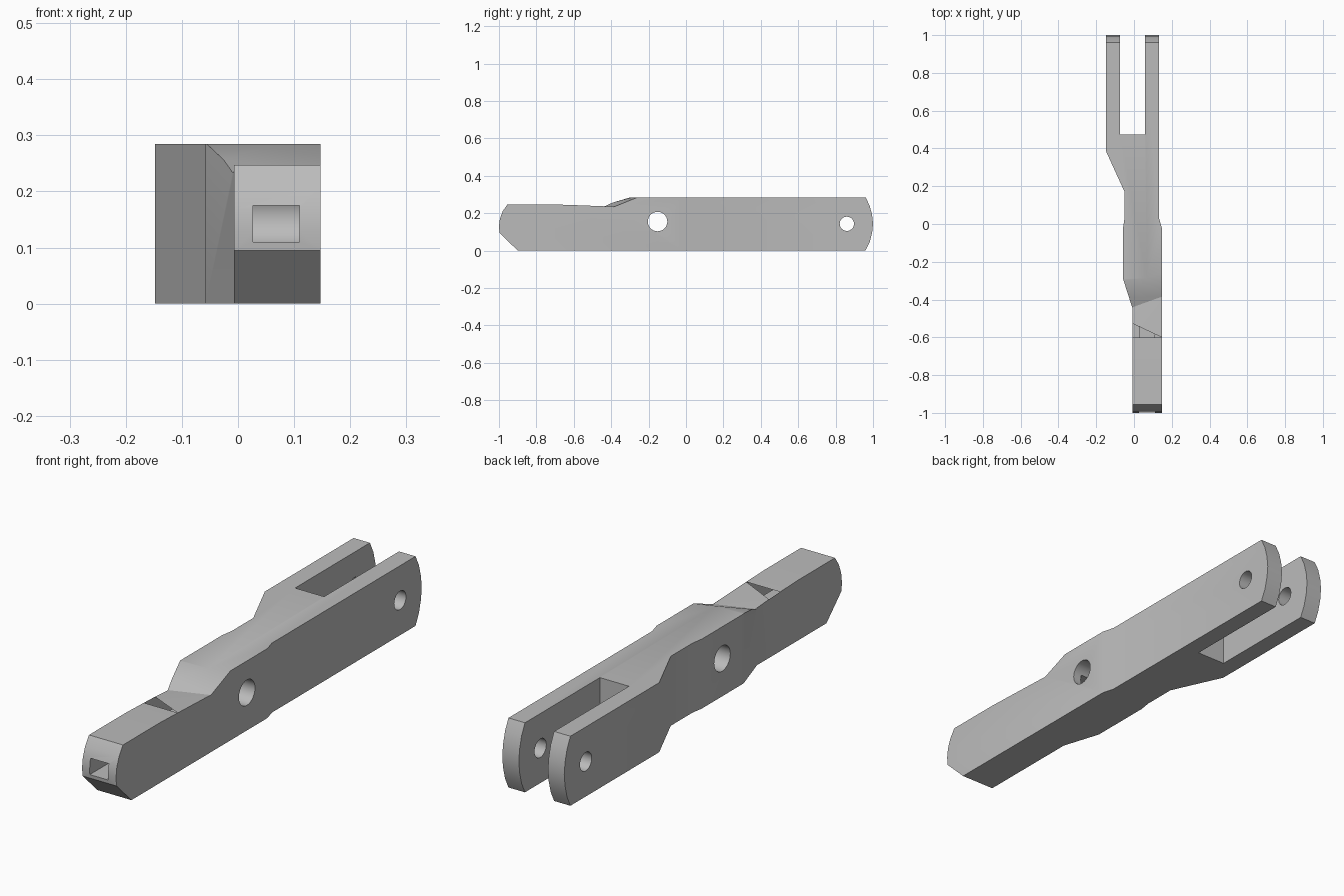
import bpy
import bmesh
import math

if "Cube" in bpy.data.objects:
    bpy.data.objects.remove(bpy.data.objects["Cube"])

HEIGHT = 0.285

grey = bpy.data.materials.new("plain grey")
grey.use_nodes = True
grey.diffuse_color = (0.5, 0.5, 0.5, 1)
grey.node_tree.nodes["Principled BSDF"].inputs["Base Color"].default_value = (0.5, 0.5, 0.5, 1)


def loft(name, start, end):
    """Solid joining two matching rings of points."""
    bm = bmesh.new()
    a = [bm.verts.new(p) for p in start]
    b = [bm.verts.new(p) for p in end]
    bm.faces.new(a)
    bm.faces.new(b)
    for i in range(len(a)):
        j = (i + 1) % len(a)
        bm.faces.new((a[i], a[j], b[j], b[i]))
    bmesh.ops.recalc_face_normals(bm, faces=bm.faces)
    mesh = bpy.data.meshes.new(name)
    bm.to_mesh(mesh)
    bm.free()
    mesh.materials.append(grey)
    obj = bpy.data.objects.new(name, mesh)
    bpy.context.collection.objects.link(obj)
    return obj


def box(name, x0, x1, y0, y1, z0, z1):
    ring = [(x0, y0), (x1, y0), (x1, y1), (x0, y1)]
    return loft(name, [(x, y, z0) for x, y in ring], [(x, y, z1) for x, y in ring])


def cross_pin(name, y, z, radius):
    ring = [(y + radius * math.cos(t), z + radius * math.sin(t))
            for t in (2 * math.pi * i / 48 for i in range(48))]
    return loft(name, [(-0.3, *p) for p in ring], [(0.3, *p) for p in ring])


def combine(target, tool, operation):
    mod = target.modifiers.new(tool.name, 'BOOLEAN')
    mod.operation = operation
    mod.solver = 'EXACT'
    mod.object = tool
    bpy.context.view_layer.objects.active = target
    bpy.ops.object.modifier_apply(modifier=mod.name)
    bpy.data.objects.remove(tool)


# Plan outline of the arm
plan = [(-0.148, 1.1), (-0.148, 0.385), (-0.05, 0.17), (-0.05, 0.03),
        (-0.058, -0.02), (-0.058, -0.29), (-0.007, -0.45), (-0.007, -1.1),
        (0.147, -1.1), (0.147, -0.02), (0.133, 0.03), (0.133, 1.1)]
arm = loft("lever_arm", [(x, y, -0.1) for x, y in plan], [(x, y, 0.4) for x, y in plan])

# Side outline with both rounded ends
side = [(-0.9, 0), (0.96, 0), (0.982, 0.045), (0.995, 0.095), (1, 0.143),
        (0.995, 0.19), (0.982, 0.24), (0.96, HEIGHT), (-0.93, HEIGHT),
        (-0.955, 0.247), (-0.98, 0.21), (-0.995, 0.17), (-1, 0.13), (-0.997, 0.095)]
combine(arm, loft("side_envelope", [(-0.3, *p) for p in side], [(0.3, *p) for p in side]),
        'INTERSECT')


# Skewed ramp and lowered top of the front bar
def step_ring(x):
    back = x - 0.147
    crest, foot = -0.25 + 0.2 * back, -0.385 + 0.36 * back
    slope = (HEIGHT - 0.234) / (crest - foot)
    profile = [(-1.1, 0.247), (-0.72, 0.247), (-0.6, 0.243), (foot, 0.234),
               (crest + 0.1, HEIGHT + 0.1 * slope), (-1.1, 0.5)]
    return [(x, y, z) for y, z in profile]


combine(arm, loft("top_step", step_ring(-0.1), step_ring(0.2)), 'DIFFERENCE')

# Fork slot, pivot hole, fork pin holes and front channel
for cutter in (box("fork_slot", -0.074, 0.058, 0.475, 1.2, -0.1, 0.5),
               cross_pin("pivot_hole", -0.152, 0.155, 0.052),
               cross_pin("fork_pin_hole", 0.86, 0.143, 0.038),
               box("front_channel", 0.027, 0.11, -1.2, -0.152, 0.11, 0.175)):
    combine(arm, cutter, 'DIFFERENCE')

bpy.ops.object.select_all(action='DESELECT')
arm.select_set(True)
bpy.context.view_layer.objects.active = arm
bpy.ops.object.shade_smooth_by_angle(angle=math.radians(25))
